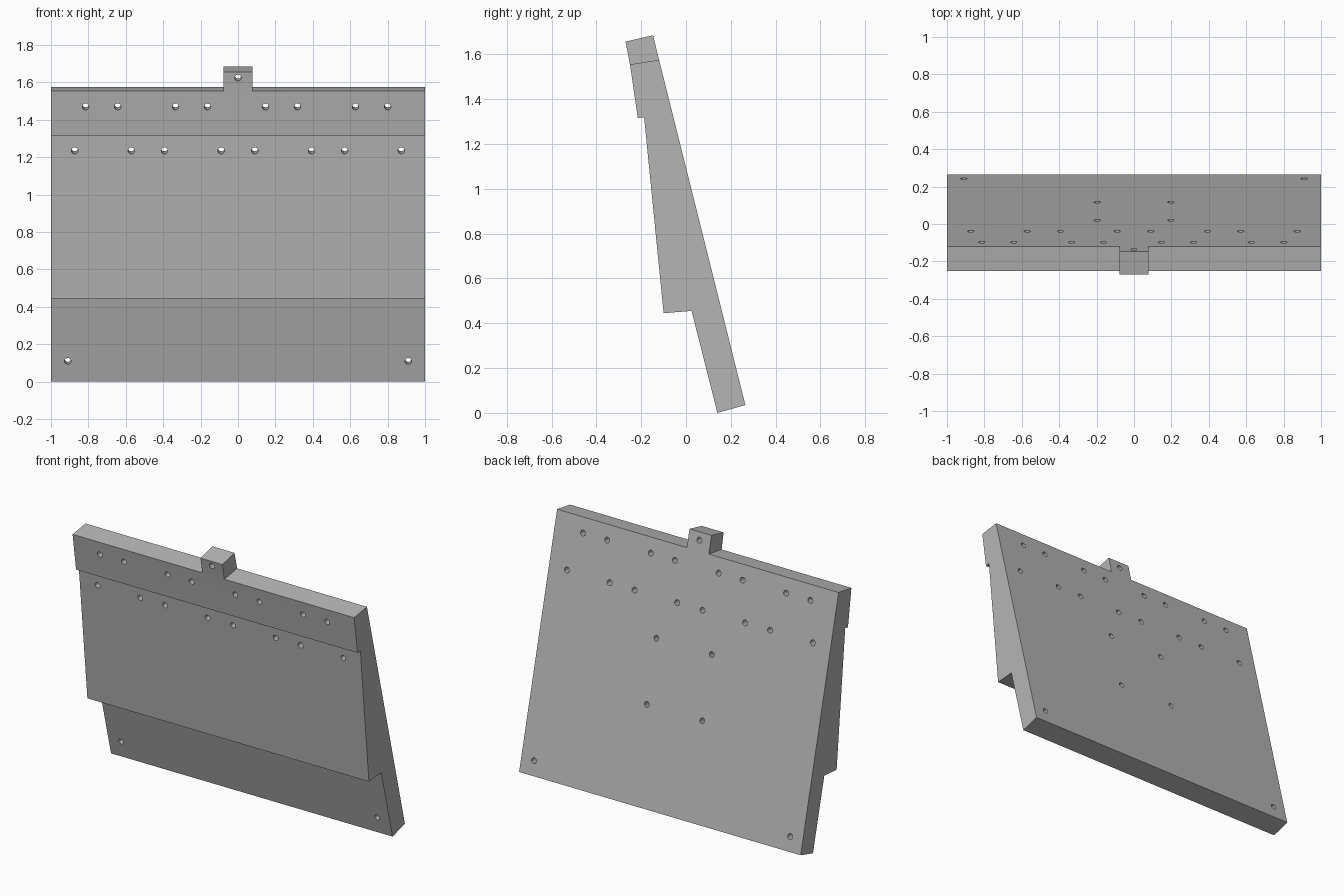
import bpy, bmesh
from mathutils import Vector, Matrix

cube = bpy.data.objects.get("Cube")
if cube:
    bpy.data.objects.remove(cube, do_unlink=True)

# Plain grey material
grey = bpy.data.materials.new("grey")
grey.use_nodes = True
colour = (0.46, 0.46, 0.46, 1)
grey.diffuse_color = colour
grey.node_tree.nodes["Principled BSDF"].inputs["Base Color"].default_value = colour


def make_object(name, bm):
    bmesh.ops.recalc_face_normals(bm, faces=bm.faces[:])
    mesh = bpy.data.meshes.new(name)
    bm.to_mesh(mesh)
    bm.free()
    mesh.materials.append(grey)
    obj = bpy.data.objects.new(name, mesh)
    bpy.context.collection.objects.link(obj)
    return obj


# Leaning panel: side profile (y, z) swept across x, starting with its top edge
profile = [(-0.12, 1.575), (-0.25, 1.555), (-0.215, 1.315), (-0.187, 1.32),
           (-0.10, 0.445), (0.025, 0.455), (0.14, 0.0), (0.265, 0.035)]
tab_half = 0.078
bm = bmesh.new()
rings = [[bm.verts.new((x, y, z)) for y, z in profile]
         for x in (-1, -tab_half, tab_half, 1)]
bm.faces.new(rings[0])
bm.faces.new(rings[-1])
top_face = None
for step, (a, b) in enumerate(zip(rings, rings[1:])):
    for i in range(len(profile)):
        j = (i + 1) % len(profile)
        face = bm.faces.new((a[i], a[j], b[j], b[i]))
        if step == 1 and i == 0:
            top_face = face

# Centre tab raised from the middle of the top edge
bmesh.ops.recalc_face_normals(bm, faces=bm.faces[:])
raised = bmesh.ops.extrude_discrete_faces(bm, faces=[top_face])["faces"][0]
for v in raised.verts:
    v.co.y, v.co.z = (-0.147, 1.685) if v.co.z > 1.565 else (-0.27, 1.657)
bmesh.ops.dissolve_limit(bm, angle_limit=0.005, verts=bm.verts[:], edges=bm.edges[:])
panel = make_object("panel", bm)

# Screw holes: through rows (x positions, front y, front z)
upper_row = [-0.815, -0.643, -0.334, -0.163, 0.147, 0.318, 0.628, 0.8]
lower_row = [s * x for x in (0.09, 0.393, 0.57, 0.873) for s in (-1, 1)]
through = [(upper_row, -0.238, 1.47), (lower_row, -0.178, 1.235),
           ([-0.91, 0.91], 0.113, 0.11), ([0], -0.262, 1.625)]
bm = bmesh.new()


def drill(start, direction, length):
    direction = direction.normalized()
    turn = Vector((0, 0, 1)).rotation_difference(direction).to_matrix().to_4x4()
    place = Matrix.Translation(start + direction * length / 2)
    bmesh.ops.create_cone(bm, cap_ends=True, segments=20, radius1=0.0175,
                          radius2=0.0175, depth=length, matrix=place @ turn)


axis = Vector((0, 1, 0.1))
for xs, y, z in through:
    for x in xs:
        drill(Vector((x, y, z)) - axis * 0.08, axis, 0.36)

# Blind holes in the back
for x in (-0.197, 0.197):
    for y, z in ((0.117, 0.627), (0.02, 1.015)):
        drill(Vector((x, y, z)) + Vector((0, 0.03, 0.0075)), Vector((0, -1, -0.25)), 0.1)
cutter = make_object("hole_cutter", bm)
cutter.hide_render = True

# Cut the holes and drop the cutter
mod = panel.modifiers.new("holes", "BOOLEAN")
mod.operation = "DIFFERENCE"
mod.solver = "EXACT"
mod.object = cutter
bpy.context.view_layer.objects.active = panel
panel.select_set(True)
bpy.ops.object.modifier_apply(modifier=mod.name)
bpy.data.objects.remove(cutter, do_unlink=True)
bpy.ops.object.shade_smooth_by_angle(angle=0.5)
